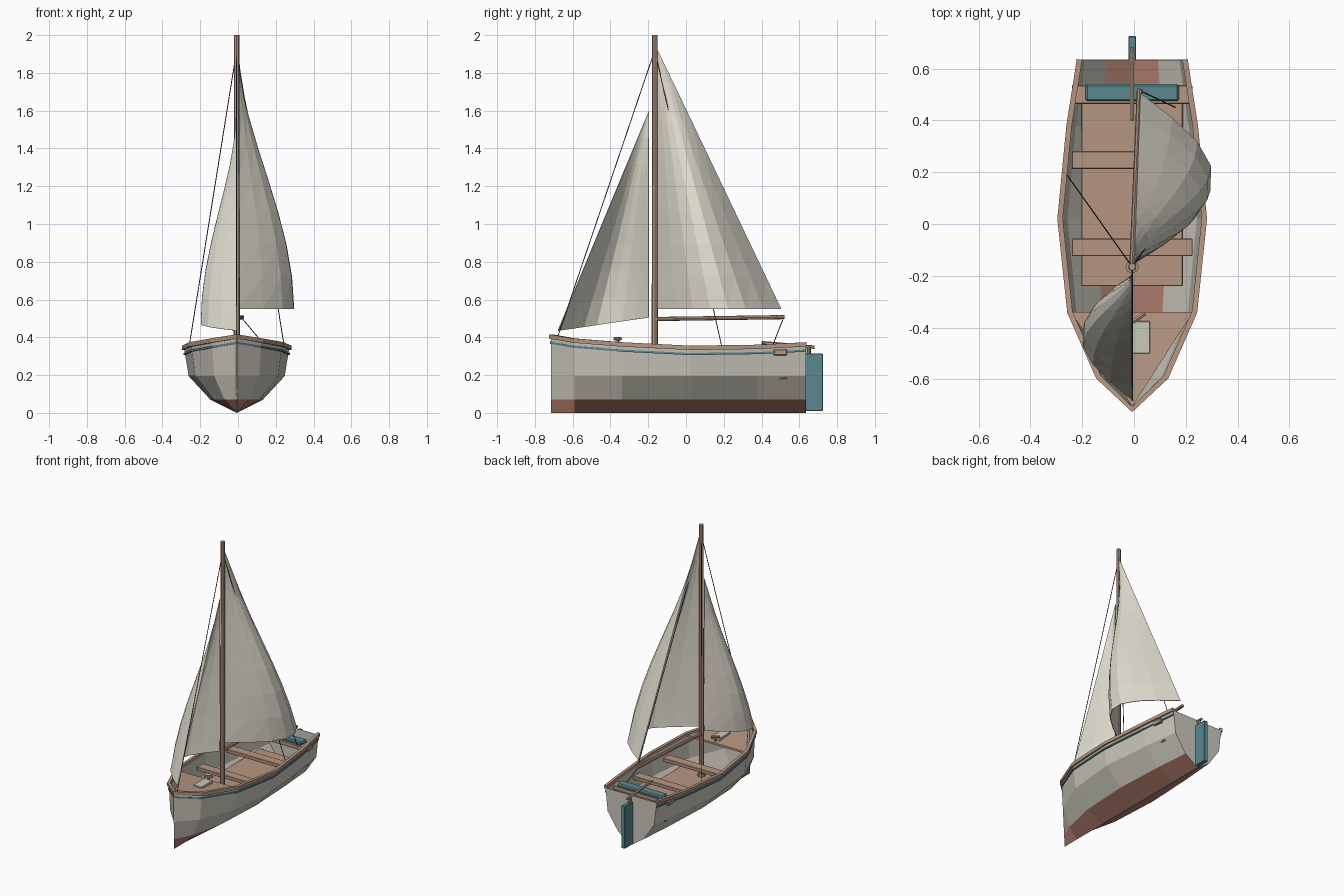
import bpy, bmesh, math
from mathutils import Vector

if "Cube" in bpy.data.objects:
    bpy.data.objects.remove(bpy.data.objects["Cube"])

CX = -0.007  # hull centreline


def mat(name, r, g, b):
    m = bpy.data.materials.new(name)
    m.diffuse_color = (r, g, b, 1)
    m.use_nodes = True
    m.node_tree.nodes["Principled BSDF"].inputs["Base Color"].default_value = m.diffuse_color
    return m


WOOD = mat("wood", .47, .31, .22)
PAINT = mat("hull_paint", .6, .58, .5)
RED = mat("bottom_paint", .43, .2, .15)
TEAL = mat("teal", .1, .25, .28)
SAIL = mat("canvas", .74, .71, .62)
ROPE = mat("rope", .06, .06, .06)


def finish(name, bm, *mats):
    bmesh.ops.recalc_face_normals(bm, faces=bm.faces)
    me = bpy.data.meshes.new(name)
    bm.to_mesh(me)
    bm.free()
    for m in mats:
        me.materials.append(m)
    ob = bpy.data.objects.new(name, me)
    bpy.context.collection.objects.link(ob)
    return ob


def box(name, x, y, z, m, bevel=0.003):
    bm = bmesh.new()
    bmesh.ops.create_cube(bm, size=1)
    for v in bm.verts:
        v.co = [(a + b) / 2 + c * (b - a) for (a, b), c in zip((x, y, z), v.co)]
    bmesh.ops.bevel(bm, geom=bm.edges[:], offset=bevel, segments=1, affect='EDGES')
    return finish(name, bm, m)


def rod(name, a, b, r, m, sides=8, r2=None):
    a, b = Vector(a), Vector(b)
    bm = bmesh.new()
    bmesh.ops.create_cone(bm, cap_ends=True, segments=sides, radius1=r,
                          radius2=r2 or r, depth=(b - a).length)
    rot = (b - a).to_track_quat('Z', 'Y')
    for v in bm.verts:
        v.co = rot @ v.co + (a + b) / 2
    return finish(name, bm, m)


# hull stations: y, half beam, sheer height
ST = [(-.715, .004, .40), (-.59, .13, .378), (-.34, .24, .358),
      (.02, .278, .34), (.38, .243, .345), (.635, .203, .358)]

# hull shell with two chines, red below the lower chine, flat transom
bm = bmesh.new()
rows = []
for y, w, s in ST:
    half = [(0, 0), (.5 * w, .07), (.915 * w, .195), (w, s)]
    pts = [(-x, z) for x, z in half[:0:-1]] + half
    rows.append([bm.verts.new((CX + x, y, z)) for x, z in pts])
for a, b in zip(rows, rows[1:]):
    for i in range(6):
        f = bm.faces.new((a[i], a[i + 1], b[i + 1], b[i]))
        f.material_index = 1 if i in (2, 3) else 0
bm.faces.new(rows[-1])
hull = finish("hull", bm, PAINT, RED)
sol = hull.modifiers.new("thickness", 'SOLIDIFY')
sol.thickness = .005


# bands that follow the sheer line round the bow
def band(name, inner, outer, z0, z1, m):
    path = [Vector((-w, y, s)) for y, w, s in ST[:0:-1]]
    path += [Vector((0, ST[0][0], ST[0][2]))]
    path += [Vector((w, y, s)) for y, w, s in ST[1:]]
    bm = bmesh.new()
    rings = []
    for i, p in enumerate(path):
        t = path[min(i + 1, len(path) - 1)] - path[max(i - 1, 0)]
        n = Vector((t.y, -t.x, 0)).normalized()
        rings.append([bm.verts.new(p + n * o + Vector((CX, 0, z)))
                      for o, z in ((inner, z0), (outer, z0), (outer, z1), (inner, z1))])
    for a, b in zip(rings, rings[1:]):
        for i in range(4):
            j = (i + 1) % 4
            bm.faces.new((a[i], a[j], b[j], b[i]))
    bm.faces.new(rings[0])
    bm.faces.new(rings[-1])
    return finish(name, bm, m)


band("gunwale_rail", -.01, .011, -.007, .016, WOOD)
band("sheer_stripe", -.006, .004, -.034, -.023, TEAL)

# foredeck: triangular plank deck
bm = bmesh.new()
tri = [(-.235, -.34, .358), (.235, -.34, .358), (0, -.705, .386)]
top = [bm.verts.new((CX + x, y, z)) for x, y, z in tri]
low = [bm.verts.new((CX + x, y, z - .014)) for x, y, z in tri]
bm.faces.new(top)
bm.faces.new(low)
for i in range(3):
    j = (i + 1) % 3
    bm.faces.new((top[i], top[j], low[j], low[i]))
finish("foredeck", bm, WOOD)
box("deck_hatch", (-.006, .062), (-.5, -.375), (.355, .379), PAINT)
rod("deck_cleat", (-.005, -.378, .393), (.042, -.345, .393), .009, WOOD, 6)
rod("cleat_post", (.018, -.361, .35), (.018, -.361, .392), .008, WOOD, 6)

# cockpit sole, seats and cushion
box("cockpit_floor", (CX - .196, CX + .196), (-.24, .535), (.178, .193), WOOD)
for i, y in enumerate((-.09, .247)):
    box(f"thwart_{i + 1}", (CX - .233, CX + .233), (y - .034, y + .034), (.275, .3), WOOD)
box("stern_seat", (CX - .232, CX + .232), (.464, .536), (.305, .335), WOOD)
box("seat_cushion", (CX - .18, CX + .18), (.474, .54), (.333, .358), TEAL, .007)

# rudder and tiller
box("rudder", (CX - .015, CX + .015), (.632, .725), (.01, .315), TEAL)
rod("rudder_stock", (CX, .65, .3), (CX, .65, .352), .011, WOOD)
rod("tiller", (CX, .4, .372), (CX, .68, .348), .009, WOOD, 6)

# spars
MY = -.165
rod("mast", (CX, MY, .19), (CX, MY, 2.0), .017, WOOD, 8, .0145)
rod("mast_collar", (CX, MY, .19), (CX, MY, .212), .026, WOOD)
rod("boom", (CX, MY + .01, .497), (.022, .522, .507), .011, WOOD)


# sails: triangles billowed to one side, fullest at the foot
def sail(name, tack, clew, head, belly, nu=7, nv=8):
    T, C, H = map(Vector, (tack, clew, head))
    bm = bmesh.new()
    grid = []
    for j in range(nv):
        v = j / nv
        row = []
        for i in range(nu + 1):
            u = i / nu
            p = T.lerp(C, u).lerp(H, v)
            p.x += belly * math.sin(math.pi * u) * math.cos(math.pi / 2 * v) ** 1.8
            row.append(bm.verts.new(p))
        grid.append(row)
    tip = bm.verts.new(H)
    for a, b in zip(grid, grid[1:]):
        for i in range(nu):
            bm.faces.new((a[i], a[i + 1], b[i + 1], b[i]))
    for i in range(nu):
        bm.faces.new((grid[-1][i], grid[-1][i + 1], tip))
    bmesh.ops.triangulate(bm, faces=bm.faces[:])
    ob = finish(name, bm, SAIL)
    s = ob.modifiers.new("thickness", 'SOLIDIFY')
    s.thickness, s.offset = .004, 0
    return ob


sail("mainsail", (.003, -.15, .55), (.024, .503, .55), (0, -.15, 1.92), .288)
sail("jib", (CX, -.678, .435), (CX, -.198, .505), (CX, -.196, 1.6), -.193)

# standing rigging and mainsheet
rod("forestay", (CX, -.68, .4), (CX, MY, 1.92), .0025, ROPE, 5)
for side, s in (("left", -1), ("right", 1)):
    rod(f"shroud_{side}", (CX, MY, 1.92), (CX + s * .252, .19, .35), .0025, ROPE, 5)
rod("mainsheet", (.022, .515, .5), (.16, .45, .335), .0025, ROPE, 5)
